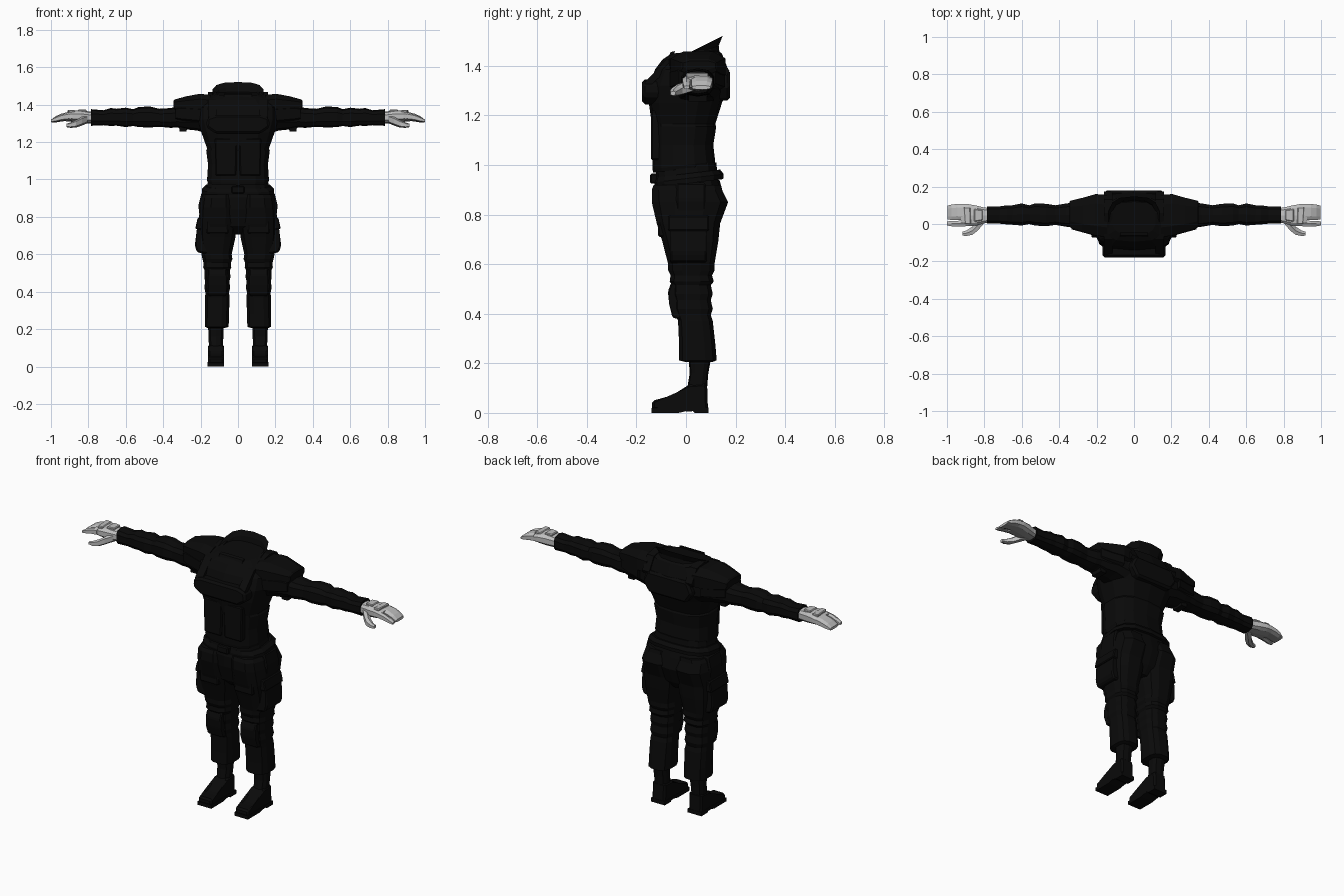
import bpy, bmesh, math
from mathutils import Vector


def material(name, c):
    m = bpy.data.materials.new(name)
    m.diffuse_color = (c[0], c[1], c[2], 1)
    return m


BLACK = material("black_cloth", (0.003, 0.003, 0.003))
GLOVE = material("light_grey_glove", (0.52, 0.52, 0.52))
PALM = material("mid_grey_palm", (0.30, 0.30, 0.30))


def finish(name, bm, mats, mirror):
    bmesh.ops.recalc_face_normals(bm, faces=bm.faces[:])
    me = bpy.data.meshes.new(name)
    bm.to_mesh(me)
    bm.free()
    ob = bpy.data.objects.new(name, me)
    bpy.context.collection.objects.link(ob)
    for m in mats:
        me.materials.append(m)
    if mirror:
        ob.modifiers.new("mirror", 'MIRROR').use_mirror_merge = False
    return ob


def loft(name, rows, axis='z', n=10, power=0.7, mats=(BLACK,), mirror=False, tilt=0.0):
    """Skin rounded-box sections. Row: position, a0, a1, b0, b1.
    axis z: a = x, b = y; axis x: a = y, b = z. tilt raises points by y."""
    bm = bmesh.new()
    rings = []
    for row in rows:
        pos, a0, a1, b0, b1 = row[:5]
        k = row[5] if len(row) > 5 else tilt
        ring = []
        for i in range(n):
            t = 2 * math.pi * (i + 0.5) / n
            c, s = math.cos(t), math.sin(t)
            a = math.copysign(abs(c) ** power, c) / math.cos(math.pi / n) ** power
            b = math.copysign(abs(s) ** power, s) / math.sin(2 * math.pi * (round(n / 4 - .5) + .5) / n) ** power
            a = (a0 + a1) / 2 + a * (a1 - a0) / 2
            b = (b0 + b1) / 2 + b * (b1 - b0) / 2
            ring.append(bm.verts.new((a, b, pos + k * b) if axis == 'z' else (pos, a, b)))
        rings.append(ring)
    for r, q in zip(rings, rings[1:]):
        for i in range(n):
            j = (i + 1) % n
            bm.faces.new((r[i], r[j], q[j], q[i]))
    bm.faces.new(rings[0])
    bm.faces.new(rings[-1])
    return finish(name, bm, mats, mirror)


def prism(name, outline, lo, hi, plane, mats=(BLACK,), mirror=False, bevel=0.0):
    """Extrude a 2D outline along the axis missing from the plane."""
    def put(u, v, w):
        return {'yz': (w, u, v), 'xz': (u, w, v), 'xy': (u, v, w)}[plane]
    bm = bmesh.new()
    a = [bm.verts.new(put(u, v, lo)) for u, v in outline]
    b = [bm.verts.new(put(u, v, hi)) for u, v in outline]
    bm.faces.new(a)
    bm.faces.new(b)
    for i in range(len(a)):
        j = (i + 1) % len(a)
        bm.faces.new((a[i], a[j], b[j], b[i]))
    if bevel:
        bmesh.ops.bevel(bm, geom=bm.edges[:], offset=bevel, segments=1, affect='EDGES')
    return finish(name, bm, mats, mirror)


# Jacket body, chest and shoulders
loft("jacket", [
    (0.985, -.160, .160, -.133, .115, .12), (1.00, -.165, .165, -.135, .118, .12),
    (1.08, -.160, .160, -.133, .110), (1.155, -.170, .170, -.136, .122),
    (1.165, -.165, .165, -.138, .118), (1.25, -.195, .195, -.150, .145),
    (1.32, -.215, .215, -.150, .172), (1.385, -.215, .215, -.125, .170),
    (1.435, -.165, .165, -.095, .145, .10), (1.455, -.115, .115, -.06, .12, .1)], n=14)
# Front chest plate and upper back plate
prism("chest_plate", [(-.12, 1.245), (.12, 1.245), (.17, 1.28), (.165, 1.33), (.12, 1.345),
                      (-.12, 1.345), (-.165, 1.33), (-.17, 1.28)], -.178, -.09, 'xz', bevel=.012)
prism("back_plate", [(-.12, 1.26), (.12, 1.26), (.16, 1.32), (.13, 1.385), (-.13, 1.385), (-.16, 1.32)],
      .10, .178, 'xz', bevel=.012)
for x in (-.065, .065):
    prism("abdomen_panel", [(x - .055, 1.02), (x + .055, 1.02), (x + .06, 1.22), (x - .06, 1.22)],
          -.142, -.10, 'xz', bevel=.006)
# Straps running from chest over the shoulders
prism("shoulder_strap", [(-.165, 1.30), (-.165, 1.335), (-.08, 1.425), (.06, 1.467), (.13, 1.455),
                         (.175, 1.38), (.165, 1.36), (.05, 1.43), (-.08, 1.38)],
      .115, .16, 'yz', mirror=True)

# Flared collar: outer wall, sloping rim, then inner wall down to a floor
loft("collar", [
    (1.385, -.135, .135, -.100, .140, .15), (1.435, -.120, .120, -.095, .132, .35),
    (1.447, -.135, .135, -.085, .148, .50), (1.430, -.118, .118, -.068, .130, .50),
    (1.37, -.095, .095, -.060, .110, .2)], n=14)
prism("collar_front_flap", [(-.10, 1.36), (-.10, 1.385), (-.08, 1.415), (-.062, 1.455),
                            (-.045, 1.46), (-.06, 1.36)], -.075, .075, 'yz')

# Belt and trousers
loft("waist", [(.90, -.175, .175, -.125, .135), (1.01, -.157, .157, -.118, .122)], n=14)
loft("belt", [(.925, -.192, .192, -.125, .150, .12), (.945, -.192, .192, -.128, .152, .12),
              (.965, -.172, .172, -.122, .138, .12)], n=14)
loft("hips", [(.705, -.06, .06, -.05, .09), (.75, -.17, .17, -.10, .125),
              (.84, -.20, .20, -.125, .16), (.905, -.19, .19, -.130, .145), (.94, -.17, .17, -.12, .135)], n=14)
prism("belt_buckle", [(-.035, .925), (.035, .925), (.035, .965), (-.035, .965)], -.145, -.10, 'xz', bevel=.006)
loft("trouser_leg", [
    (.92, .010, .185, -.130, .140), (.90, .008, .197, -.138, .145), (.85, .004, .205, -.138, .170),
    (.765, .004, .210, -.118, .138), (.69, .014, .208, -.095, .130), (.60, .034, .195, -.072, .115),
    (.575, .030, .190, -.072, .115), (.555, .038, .185, -.062, .105), (.53, .036, .186, -.066, .112),
    (.515, .044, .178, -.055, .100), (.48, .040, .180, -.058, .108), (.455, .046, .176, -.050, .100),
    (.42, .042, .180, -.050, .108), (.395, .048, .174, -.040, .100), (.37, .045, .176, -.032, .108),
    (.28, .048, .177, -.028, .118), (.212, .050, .177, -.028, .124), (.205, .075, .160, .00, .105)],
    n=12, mirror=True)
# Thigh pockets with flaps
prism("thigh_pocket", [(.15, .79), (.212, .785), (.222, .72), (.231, .645), (.218, .61), (.15, .60)],
      -.065, .085, 'xz', mirror=True, bevel=.008)
prism("pocket_flap", [(.15, .80), (.216, .795), (.229, .735), (.15, .73)],
      -.072, .092, 'xz', mirror=True, bevel=.005)
prism("hip_pouch", [(.13, .93), (.195, .93), (.212, .86), (.205, .80), (.13, .80)],
      -.04, .08, 'xz', mirror=True, bevel=.008)
prism("front_thigh_panel", [(.05, .71), (.17, .71), (.17, .86), (.06, .86)],
      -.112, -.06, 'xz', mirror=True, bevel=.006)
# Knee pads
prism("knee_pad", [(-.02, .53), (-.06, .525), (-.073, .49), (-.068, .44), (-.055, .385), (-.02, .375)],
      .062, .160, 'yz', mirror=True, bevel=.006)

# Boots: shaft, foot, sole
loft("boot_shaft", [(.03, .082, .155, .015, .088), (.10, .082, .155, .005, .085),
                    (.16, .078, .158, .015, .090), (.225, .076, .160, .01, .102)], n=10, mirror=True)
prism("boot_foot", [(-.138, .012), (-.138, .050), (-.075, .055), (-.03, .075), (.01, .115),
                    (.085, .12), (.089, .0), (.03, .0), (.02, .015)],
      .076, .160, 'yz', mirror=True, bevel=.010)
prism("boot_sole", [(-.140, .0), (-.140, .020), (.0, .024), (.090, .022), (.090, .0),
                    (.035, .0), (.022, .012), (-.03, .0)], .074, .162, 'yz', mirror=True)

# Sleeves with folds, and elbow pieces
loft("sleeve", [
    (.14, -.06, .14, 1.24, 1.43), (.22, -.045, .135, 1.262, 1.420), (.28, -.030, .122, 1.268, 1.405),
    (.325, -.020, .115, 1.278, 1.390), (.36, -.015, .110, 1.276, 1.382), (.42, -.005, .100, 1.282, 1.378),
    (.47, -.012, .108, 1.278, 1.390), (.53, -.008, .110, 1.280, 1.388), (.56, .000, .100, 1.286, 1.376),
    (.60, -.008, .110, 1.280, 1.384), (.65, -.004, .100, 1.288, 1.378), (.68, -.002, .100, 1.286, 1.382),
    (.72, .002, .094, 1.290, 1.370), (.785, .002, .094, 1.287, 1.376)], axis='x', n=10, mirror=True)
prism("armpit_tab", [(.275, 1.256), (.312, 1.256), (.318, 1.30), (.27, 1.30)], .01, .085, 'xz', mirror=True)
# Layered shoulder pads
loft("shoulder_pad", [(.145, -.07, .155, 1.33, 1.452), (.205, -.062, .160, 1.335, 1.458),
                      (.275, -.042, .140, 1.345, 1.445), (.338, -.020, .125, 1.365, 1.428),
                      (.345, -.012, .118, 1.385, 1.420)], axis='x', n=8, mirror=True)
loft("lower_shoulder_plate", [(.20, -.065, .158, 1.29, 1.40), (.30, -.038, .130, 1.30, 1.405),
                              (.335, -.028, .120, 1.31, 1.395)], axis='x', n=8, mirror=True)


# Gloved hands: faces looking down take the darker palm colour
def glove(ob):
    for f in ob.data.polygons:
        f.material_index = 1 if f.normal.z < -0.6 else 0


SKIN = (GLOVE, PALM)
glove(loft("hand", [
    (.77, .010, .085, 1.300, 1.362), (.80, .004, .088, 1.300, 1.364), (.84, -.008, .098, 1.302, 1.370),
    (.885, -.012, .106, 1.308, 1.368), (.925, -.008, .107, 1.312, 1.356)],
    axis='x', n=10, mats=SKIN, mirror=True))
glove(loft("fingers", [
    (.91, .020, .107, 1.314, 1.360), (.945, .022, .107, 1.310, 1.352), (.975, .022, .104, 1.305, 1.338),
    (.998, .024, .098, 1.305, 1.320)], axis='x', n=8, mats=SKIN, mirror=True))
glove(loft("index_finger", [
    (.90, -.014, .020, 1.318, 1.358), (.945, -.014, .017, 1.314, 1.348), (.975, -.012, .016, 1.308, 1.335),
    (1.0, -.008, .014, 1.306, 1.320)], axis='x', n=6, mats=SKIN, mirror=True))
glove(loft("thumb", [
    (.805, .000, .045, 1.300, 1.345), (.835, -.035, .022, 1.288, 1.335), (.865, -.058, -.015, 1.278, 1.318),
    (.895, -.064, -.034, 1.276, 1.305), (.918, -.062, -.042, 1.280, 1.298)],
    axis='x', n=6, mats=SKIN, mirror=True))
# Raised plates on the back of each hand
prism("knuckle_plate", [(.872, .0), (.905, .0), (.912, .09), (.875, .09)], 1.355, 1.371, 'xy',
      mats=(GLOVE,), mirror=True, bevel=.004)
prism("hand_back_plate", [(.81, .02), (.855, .012), (.855, .08), (.81, .075)], 1.355, 1.374, 'xy',
      mats=(GLOVE,), mirror=True, bevel=.004)
